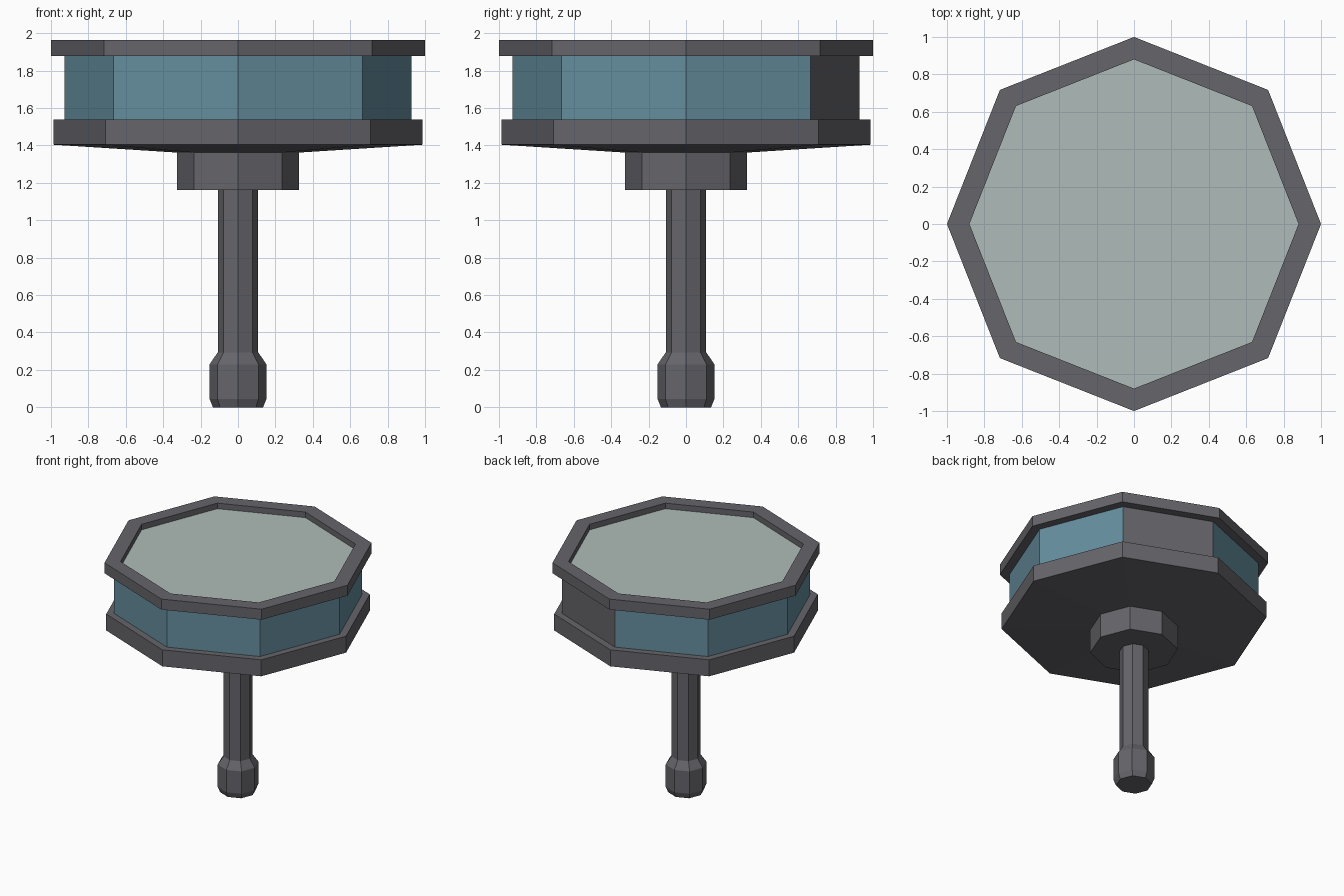
import bpy, bmesh, math

if "Cube" in bpy.data.objects:
    bpy.data.objects.remove(bpy.data.objects["Cube"])

DIAG = 1.014  # diagonal corners sit slightly further out than axis corners


def material(name, rgb):
    m = bpy.data.materials.new(name)
    m.diffuse_color = (*rgb, 1)
    m.use_nodes = True
    m.node_tree.nodes["Principled BSDF"].inputs["Base Color"].default_value = m.diffuse_color
    return m


METAL = material("dark_metal", (0.13, 0.13, 0.145))
GLASS = material("blue_glass", (0.13, 0.27, 0.34))
PALE = material("pale_pane", (0.43, 0.50, 0.48))


def octagon(r, z):
    """Eight points with corners on the axes."""
    pts = []
    for i in range(8):
        a = i * math.pi / 4
        k = r * (DIAG if i % 2 else 1)
        pts.append((k * math.cos(a), k * math.sin(a), z))
    return pts


def shell(name, profile, mat, sides=range(8), cap_first=False, cap_last=False):
    """Sweep a (radius, z) profile, listed bottom to top on the outside, around z."""
    bm = bmesh.new()
    rings = [[bm.verts.new(p) for p in octagon(r, z)] for r, z in profile]
    for lo, hi in zip(rings, rings[1:]):
        for i in sides:
            j = (i + 1) % 8
            bm.faces.new((lo[i], lo[j], hi[j], hi[i]))
    if cap_first:
        bm.faces.new(rings[0][::-1])
    if cap_last:
        bm.faces.new(rings[-1])
    bmesh.ops.delete(bm, geom=[v for v in bm.verts if not v.link_faces], context='VERTS')
    me = bpy.data.meshes.new(name)
    bm.to_mesh(me)
    bm.free()
    me.materials.append(mat)
    ob = bpy.data.objects.new(name, me)
    bpy.context.collection.objects.link(ob)
    return ob


# Stem with its thicker foot
shell("stem", [(0.134, 0), (0.152, 0.045), (0.152, 0.23), (0.108, 0.294), (0.108, 1.163)],
      METAL, cap_first=True)

# Hub collar under the head
shell("hub", [(0.108, 1.163), (0.327, 1.163), (0.327, 1.362)], METAL)

# Lower tray with shallow conical underside and top ledge
shell("lower_tray", [(0.327, 1.362), (0.987, 1.404), (0.987, 1.54), (0.928, 1.54)], METAL)

# Seven glass side panels and one plain metal panel (back right)
band = [(0.928, 1.54), (0.928, 1.877)]
shell("glass_panels", band, GLASS, sides=[0, 2, 3, 4, 5, 6, 7])
shell("metal_panel", band, METAL, sides=[1])

# Upper rim with recessed inner lip
shell("upper_rim", [(0.928, 1.877), (1, 1.877), (1, 1.964), (0.88, 1.964), (0.88, 1.918)], METAL)

# Pale pane set into the rim
shell("top_pane", [(0.88, 1.918)], PALE, cap_last=True)
